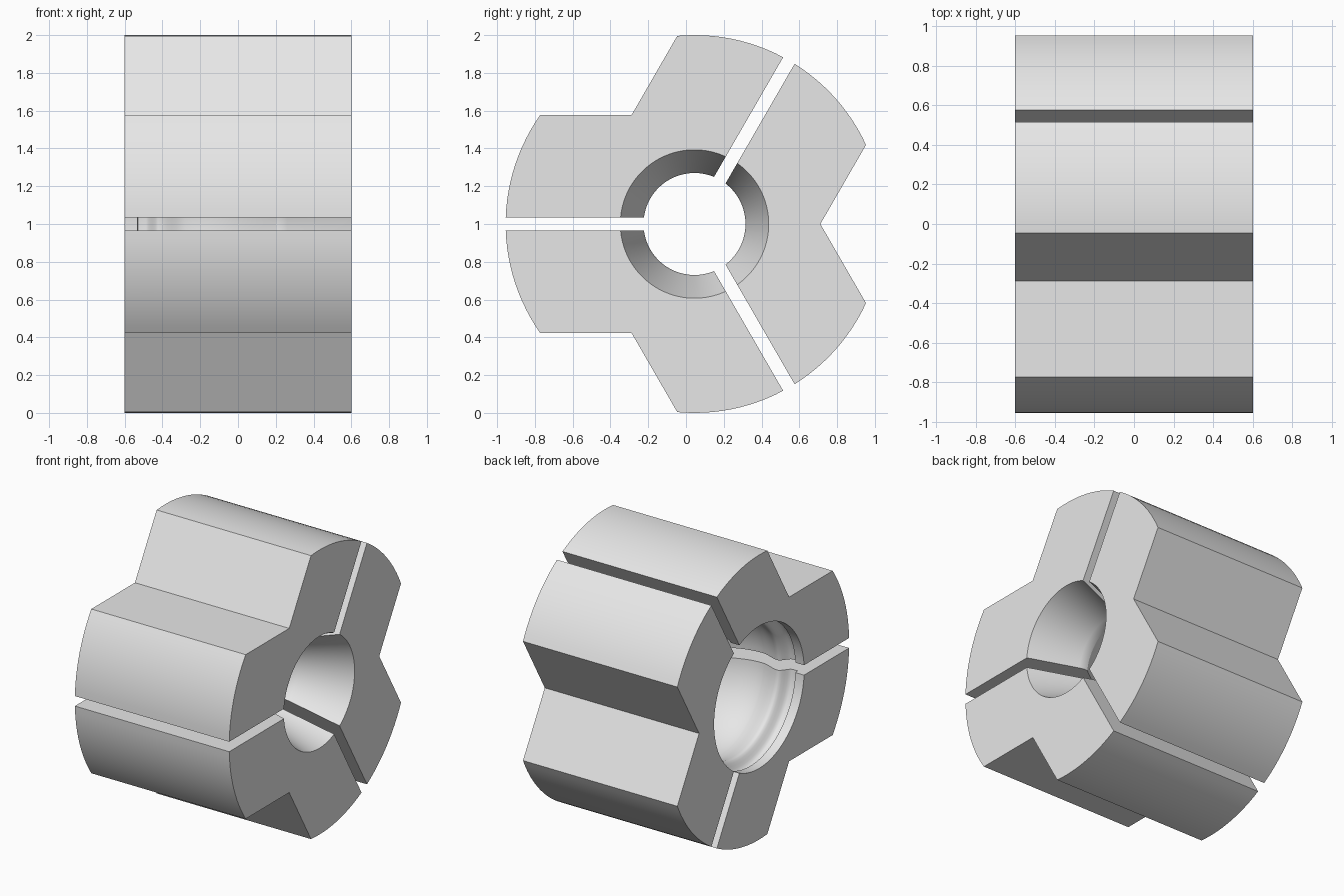
import bpy, bmesh, math
from mathutils import Vector

if "Cube" in bpy.data.objects:
    bpy.data.objects.remove(bpy.data.objects["Cube"])

OUTER_R = 1.0        # outer radius of the body
SLOT = 0.035         # half width of the slots between jaws
LOBE = 0.577         # half width of each lobe, sets the V notch
CENTRE_Y, CENTRE_Z = 0.045, 1.0

grey = bpy.data.materials.new("light_grey")
grey.diffuse_color = (0.8, 0.8, 0.8, 1)
grey.use_nodes = True
grey.node_tree.nodes["Principled BSDF"].inputs["Base Color"].default_value = grey.diffuse_color


def bore_profile():
    """(x, radius) pairs along the bore, front mouth to back mouth."""
    pts = [(0.6, 0.393), (0.26, 0.278), (0.23, 0.27), (0.20, 0.272)]
    # bowl swelling out behind the neck
    for i in range(1, 13):
        t = i / 12
        pts.append((0.20 - 0.48 * t, 0.272 + 0.228 * math.sin(t * math.pi / 2)))
    # rounded lip, then groove
    for x0, r0, x1, r1 in ((-0.28, 0.50, -0.42, 0.465), (-0.42, 0.465, -0.49, 0.53)):
        for i in range(1, 7):
            t = i / 6
            s = t * t * (3 - 2 * t)
            pts.append((x0 + (x1 - x0) * t, r0 + (r1 - r0) * s))
    return pts + [(-0.53, 0.53), (-0.533, 0.50), (-0.6, 0.50)]


def arc(radius, a0, a1, n):
    return [(radius * math.cos(a0 + (a1 - a0) * i / n),
             radius * math.sin(a0 + (a1 - a0) * i / n)) for i in range(n + 1)]


def section(r):
    """Cross-section of one jaw, notch pointing along angle zero."""
    third = math.pi / 3
    slot_out = third - math.asin(SLOT / OUTER_R)
    lobe_out = third - math.asin(LOBE / OUTER_R)
    slot_in = third - math.asin(SLOT / r)
    notch = LOBE / math.sin(third)
    outline = arc(OUTER_R, -slot_out, -lobe_out, 12)
    outline += [(notch, 0)]
    outline += arc(OUTER_R, lobe_out, slot_out, 12)
    outline += arc(r, slot_in, -slot_in, 32)
    return outline


def make_jaw(name, turn):
    bm = bmesh.new()
    rings = []
    for x, r in bore_profile():
        ring = []
        for u, v in section(r):
            y = u * math.cos(turn) - v * math.sin(turn)
            z = u * math.sin(turn) + v * math.cos(turn)
            ring.append(bm.verts.new(Vector((x, y + CENTRE_Y, z + CENTRE_Z))))
        rings.append(ring)
    # skin along the length, then the two end faces
    n = len(rings[0])
    for a, b in zip(rings, rings[1:]):
        for i in range(n):
            j = (i + 1) % n
            bm.faces.new((a[i], a[j], b[j], b[i]))
    bm.faces.new(rings[0])
    bm.faces.new(rings[-1])
    bmesh.ops.recalc_face_normals(bm, faces=bm.faces)
    mesh = bpy.data.meshes.new(name)
    bm.to_mesh(mesh)
    bm.free()
    mesh.materials.append(grey)
    obj = bpy.data.objects.new(name, mesh)
    bpy.context.collection.objects.link(obj)
    bpy.ops.object.select_all(action='DESELECT')
    obj.select_set(True)
    bpy.context.view_layer.objects.active = obj
    bpy.ops.object.shade_smooth_by_angle(angle=math.radians(32))


# three identical jaws around the bore
for k, label in enumerate(("back_jaw", "upper_jaw", "lower_jaw")):
    make_jaw(label, k * 2 * math.pi / 3)
